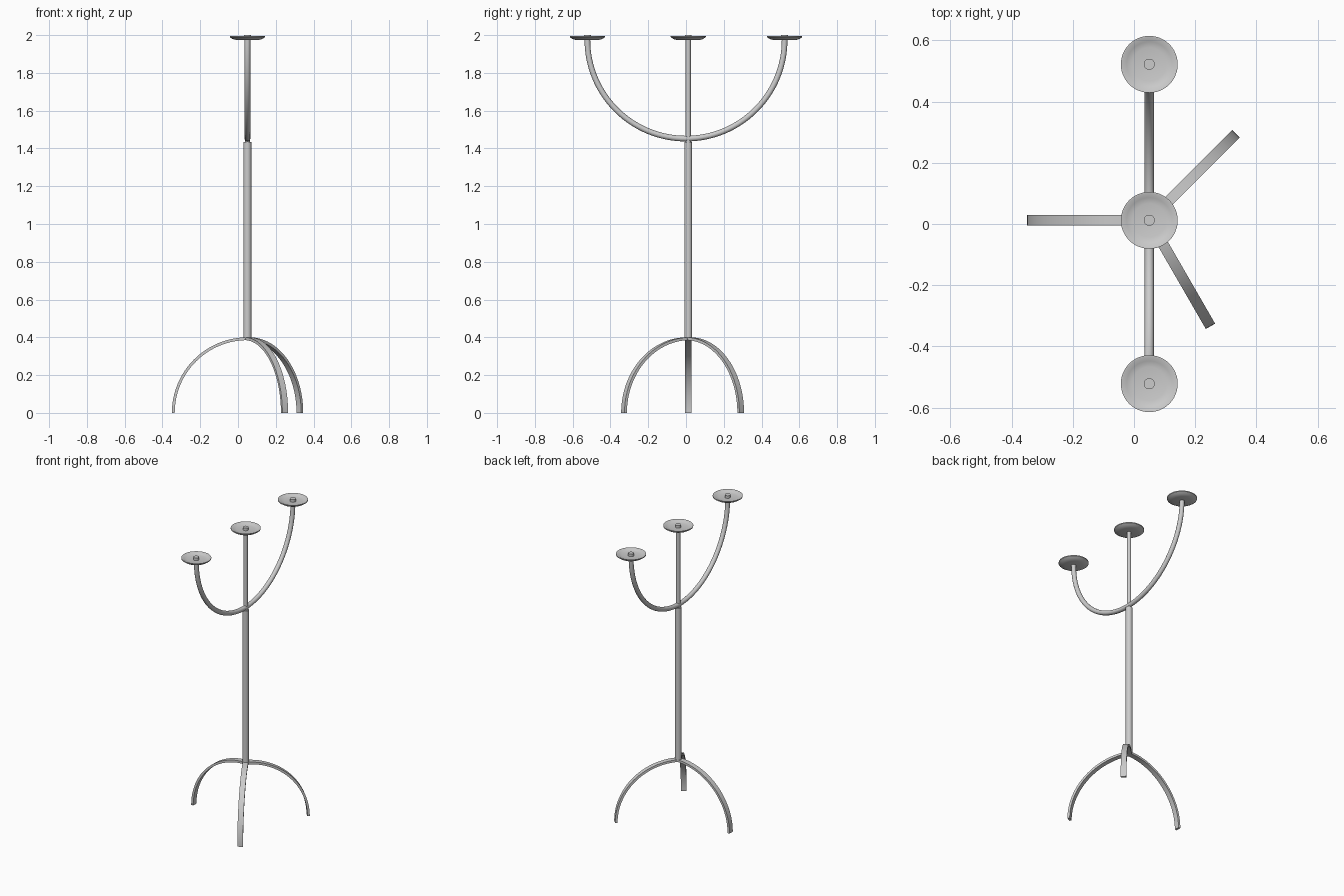
import bpy, bmesh
from math import pi, radians, cos, sin

if "Cube" in bpy.data.objects:
    bpy.data.objects.remove(bpy.data.objects["Cube"])

AX, AY = 0.05, 0.012   # stem axis


def spin_object(name, profile, axis, angle, steps, loc, rot_z=0.0, closed=True):
    """Revolve a profile about an axis through the local origin and cap the ends."""
    bm = bmesh.new()
    vs = [bm.verts.new(p) for p in profile]
    pairs = list(zip(vs, vs[1:])) + ([(vs[-1], vs[0])] if closed else [])
    for a, b in pairs:
        bm.edges.new((a, b))
    bmesh.ops.spin(bm, geom=bm.verts[:] + bm.edges[:], cent=(0, 0, 0),
                   axis=axis, angle=angle, steps=steps)
    bmesh.ops.remove_doubles(bm, verts=bm.verts[:], dist=1e-5)
    bmesh.ops.holes_fill(bm, edges=bm.edges[:], sides=0)
    bmesh.ops.recalc_face_normals(bm, faces=bm.faces[:])
    me = bpy.data.meshes.new(name)
    bm.to_mesh(me)
    bm.free()
    ob = bpy.data.objects.new(name, me)
    bpy.context.collection.objects.link(ob)
    ob.location = loc
    ob.rotation_euler.z = rot_z
    smooth(ob)
    return ob


def smooth(ob):
    bpy.ops.object.select_all(action='DESELECT')
    ob.select_set(True)
    bpy.context.view_layer.objects.active = ob
    bpy.ops.object.shade_smooth_by_angle(angle=radians(35))


def cylinder(name, r, z0, z1, y=AY):
    bpy.ops.mesh.primitive_cylinder_add(vertices=32, radius=r, depth=z1 - z0,
                                        location=(AX, y, (z0 + z1) / 2))
    ob = bpy.context.object
    ob.name = name
    smooth(ob)


# Three flat-bar legs, each a quarter circle
w, r_out, r_in = 0.0175, 0.4, 0.385
bar = [(0, -w, r_in), (0, w, r_in), (0, w, r_out), (0, -w, r_out)]
for name, deg in (("left_leg", 180), ("back_leg", 45), ("front_leg", -60)):
    spin_object(name, bar, (0, 1, 0), pi / 2, 32, (AX, AY, 0), radians(deg))

# Stem: thick lower pole and thin upper pole
cylinder("lower_stem", 0.021, 0.39, 1.435)
cylinder("upper_stem", 0.0135, 1.43, 1.978)

# Half-circle round arm carrying the outer dishes
R, t = 0.522, 0.015
ring = [(t * cos(2 * pi * i / 20), R + t * sin(2 * pi * i / 20), 0) for i in range(20)]
spin_object("curved_arm", ring, (1, 0, 0), -pi, 64, (AX, 0, 1.974))

# Drip dishes with a small candle peg in each
dish = [(0, 0, 1.973), (0.055, 0, 1.973), (0.078, 0, 1.979), (0.093, 0, 1.989),
        (0.093, 0, 1.995), (0.088, 0, 1.995), (0.074, 0, 1.987),
        (0.055, 0, 1.983), (0, 0, 1.982)]
for name, y in (("near", -R), ("middle", AY), ("far", R)):
    spin_object(name + "_dish", dish, (0, 0, 1), 2 * pi, 48, (AX, y, 0), closed=False)
    cylinder(name + "_candle_peg", 0.018, 1.98, 2.0, y)
